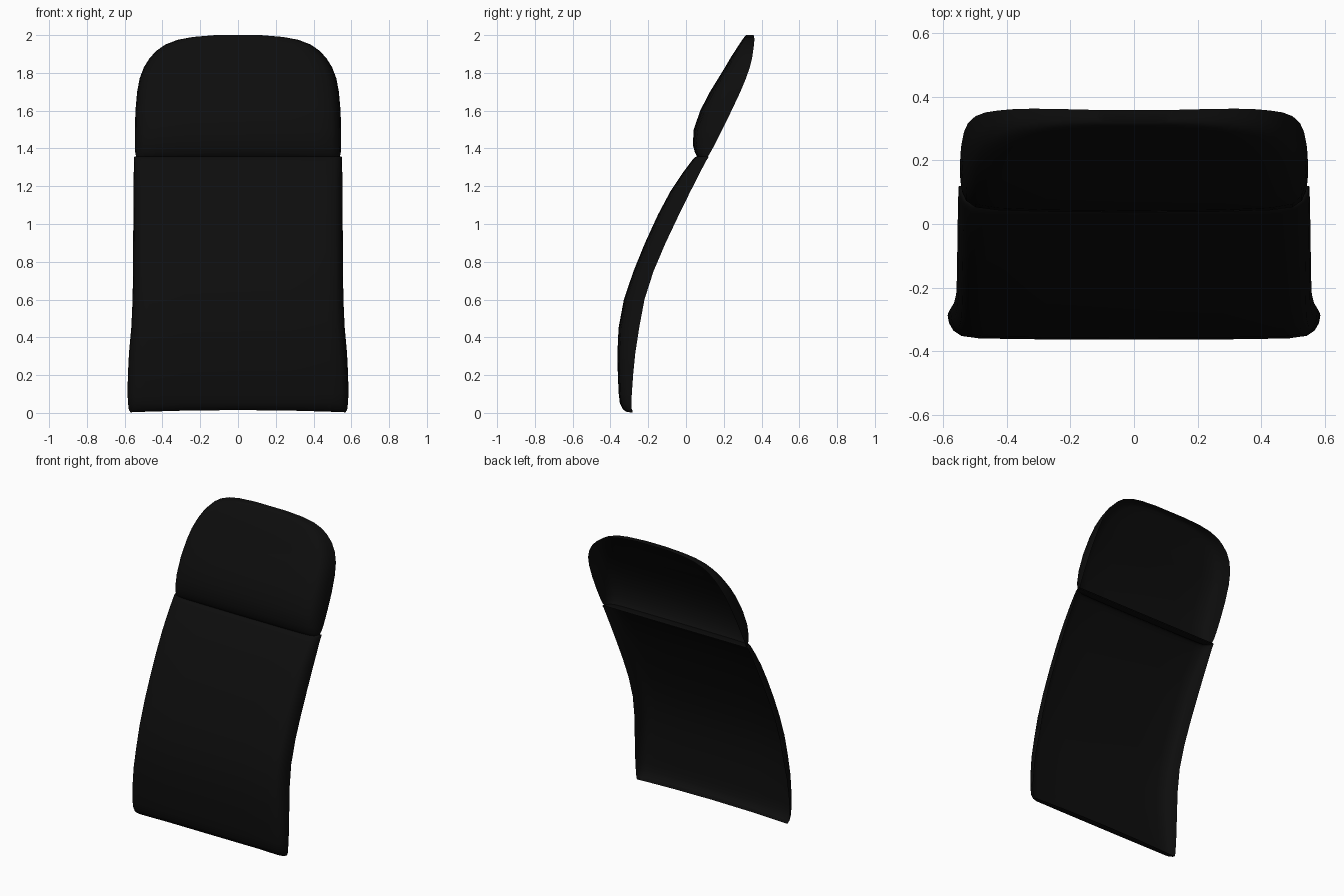
import bpy, bmesh, math

black = bpy.data.materials.new("black_upholstery")
black.diffuse_color = (0.004, 0.004, 0.004, 1)


def shell(name, stations, half_section, arch=0.0):
    """Loft a padded cover, open at the rear and closed at its two ends.
    Station: (z, half width, front y, rim y).
    Section: (fraction of half width, fraction of depth), front to rim.
    arch lifts the middle of the lowest row."""
    section = [(-u, v) for u, v in half_section[:0:-1]] + half_section
    bm = bmesh.new()
    rows = []
    for k, (z, w, front, rim) in enumerate(stations):
        lift = arch if k == 0 else 0
        rows.append([bm.verts.new((u * w, front + (rim - front) * v,
                                   z + lift * (1 - u * u)))
                     for u, v in section])
    for a, b in zip(rows, rows[1:]):
        for i in range(len(section) - 1):
            bm.faces.new((a[i], a[i + 1], b[i + 1], b[i]))
    # end flaps that turn back to the rim
    for row, st, flip in ((rows[0], stations[0], True),
                          (rows[-1], stations[-1], False)):
        rear = [row[0]]
        for (u, v), vert in list(zip(section, row))[1:-1]:
            rear.append(bm.verts.new((vert.co.x, st[3], vert.co.z)))
        rear.append(row[-1])
        for i in range(len(row) - 1):
            quad = []
            for vert in (row[i], row[i + 1], rear[i + 1], rear[i]):
                if vert not in quad:
                    quad.append(vert)
            bm.faces.new(quad[::-1] if flip else quad)
    mesh = bpy.data.meshes.new(name)
    bm.to_mesh(mesh)
    bm.free()
    obj = bpy.data.objects.new(name, mesh)
    bpy.context.collection.objects.link(obj)
    mesh.materials.append(black)
    bpy.ops.object.select_all(action='DESELECT')
    obj.select_set(True)
    bpy.context.view_layer.objects.active = obj
    bpy.ops.object.shade_smooth_by_angle(angle=math.radians(50))
    return obj


# Curved main back cover with rolled side edges
shell("backrest", [
    (0.003, 0.570, -0.318, -0.283),
    (0.018, 0.578, -0.333, -0.287),
    (0.05, 0.582, -0.350, -0.289),
    (0.10, 0.585, -0.356, -0.287),
    (0.20, 0.583, -0.361, -0.280),
    (0.32, 0.577, -0.363, -0.268),
    (0.45, 0.565, -0.357, -0.248),
    (0.60, 0.558, -0.329, -0.220),
    (0.75, 0.556, -0.278, -0.172),
    (0.90, 0.555, -0.217, -0.108),
    (1.05, 0.554, -0.148, -0.037),
    (1.17, 0.553, -0.084, 0.022),
    (1.27, 0.552, -0.018, 0.073),
    (1.33, 0.551, 0.027, 0.104),
    (1.35, 0.551, 0.043, 0.117),
    (1.357, 0.548, 0.055, 0.120),
], [(0, 0), (0.5, 0.01), (0.84, 0.04), (0.93, 0.12), (0.97, 0.32),
    (0.992, 0.65), (1, 1)], arch=0.012)

# Pillow-shaped headrest cover with a rounded top
shell("headrest", [
    (1.352, 0.538, 0.066, 0.112),
    (1.36, 0.540, 0.057, 0.118),
    (1.38, 0.544, 0.047, 0.130),
    (1.42, 0.546, 0.036, 0.152),
    (1.50, 0.546, 0.041, 0.192),
    (1.60, 0.543, 0.075, 0.241),
    (1.70, 0.534, 0.127, 0.288),
    (1.77, 0.521, 0.170, 0.317),
    (1.83, 0.498, 0.207, 0.338),
    (1.88, 0.467, 0.236, 0.350),
    (1.92, 0.428, 0.262, 0.356),
    (1.95, 0.385, 0.281, 0.360),
    (1.975, 0.320, 0.298, 0.362),
    (1.99, 0.240, 0.309, 0.361),
    (2.00, 0.120, 0.318, 0.358),
], [(0, 0), (0.5, 0.02), (0.78, 0.06), (0.91, 0.14), (0.965, 0.32),
    (0.99, 0.62), (1, 1)])
